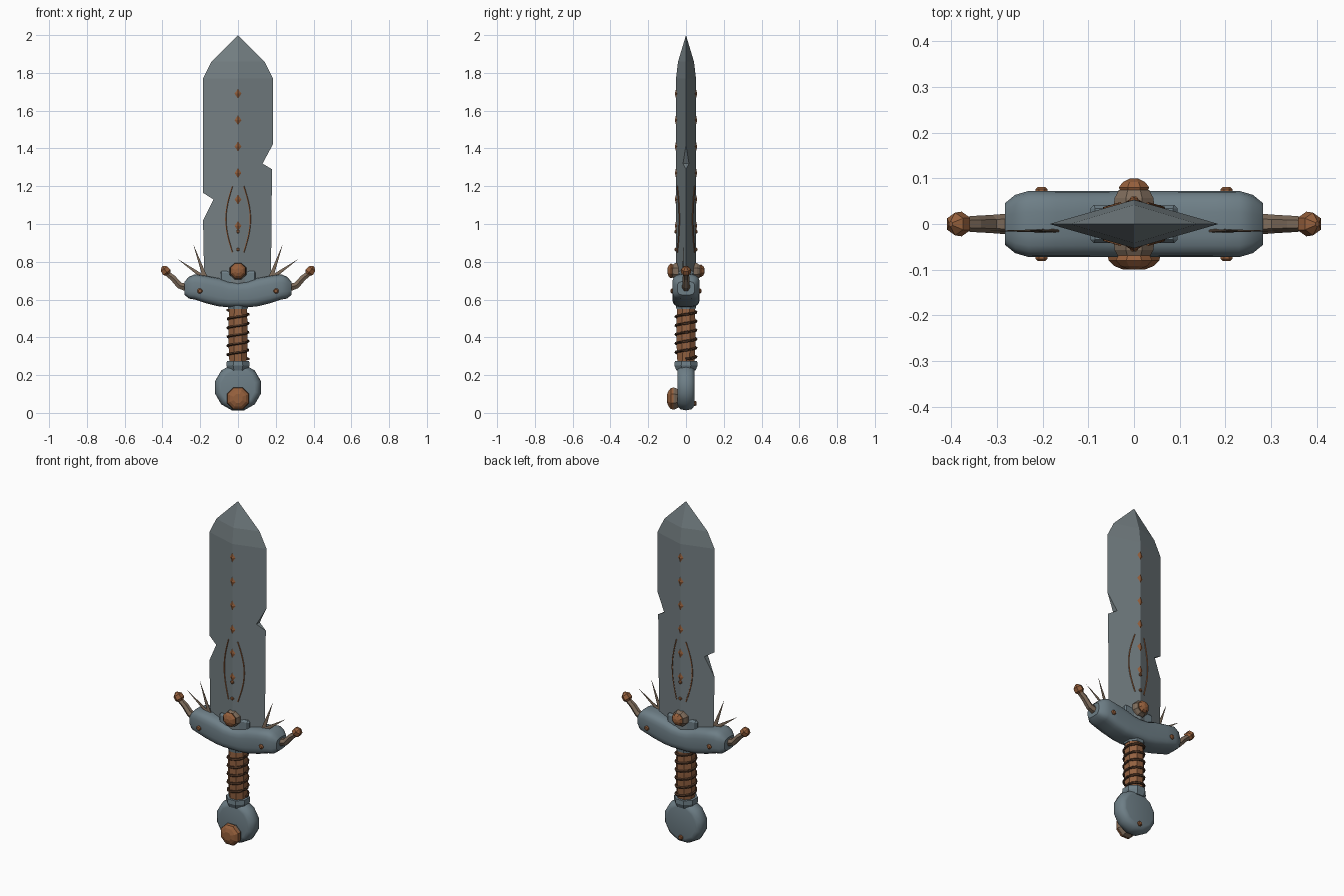
import bpy, bmesh, math
from mathutils import Vector

if "Cube" in bpy.data.objects:
    bpy.data.objects.remove(bpy.data.objects["Cube"])


def material(name, r, g, b):
    m = bpy.data.materials.new(name)
    m.diffuse_color = (r, g, b, 1)
    m.use_nodes = True
    m.node_tree.nodes["Principled BSDF"].inputs["Base Color"].default_value = m.diffuse_color
    return m


STEEL = material("blade steel", 0.175, 0.212, 0.225)
IRON = material("hilt iron", 0.155, 0.21, 0.24)
COPPER = material("copper", 0.30, 0.115, 0.045)
HORN = material("horn", 0.21, 0.15, 0.105)
LEATHER = material("grip leather", 0.29, 0.12, 0.052)
CORD = material("dark cord", 0.075, 0.035, 0.018)


def finish(name, bm, mat, smooth=None):
    bmesh.ops.remove_doubles(bm, verts=bm.verts, dist=1e-5)
    bmesh.ops.recalc_face_normals(bm, faces=bm.faces)
    me = bpy.data.meshes.new(name)
    bm.to_mesh(me)
    bm.free()
    me.materials.append(mat)
    ob = bpy.data.objects.new(name, me)
    bpy.context.collection.objects.link(ob)
    if smooth:
        bpy.ops.object.select_all(action='DESELECT')
        bpy.context.view_layer.objects.active = ob
        ob.select_set(True)
        bpy.ops.object.shade_smooth_by_angle(angle=math.radians(smooth))
    return ob


def loft(name, rings, mat, smooth=None):
    """Skin a list of closed rings and cap both ends."""
    bm = bmesh.new()
    vs = [[bm.verts.new(p) for p in r] for r in rings]
    n = len(vs[0])
    for a, b in zip(vs, vs[1:]):
        for i in range(n):
            bm.faces.new((a[i], a[(i + 1) % n], b[(i + 1) % n], b[i]))
    bm.faces.new(vs[0])
    bm.faces.new(vs[-1])
    return finish(name, bm, mat, smooth)


def tube(name, path, radii, n, mat, smooth=None, squash=1.0, turn=0.5):
    """Rings of n points along a path; squash flattens across the second axis."""
    pts = [Vector(p) for p in path]
    rings = []
    for i, p in enumerate(pts):
        d = (pts[min(i + 1, len(pts) - 1)] - pts[max(i - 1, 0)]).normalized()
        ref = Vector((0, 1, 0)) if abs(d.y) < 0.9 else Vector((0, 0, 1))
        u = d.cross(ref).normalized()
        v = d.cross(u)
        rings.append([p + radii[i] * (u * math.cos(a) + v * squash * math.sin(a))
                      for a in (math.tau * (k + turn) / n for k in range(n))])
    return loft(name, rings, mat, smooth)


def hull(name, pts, mat):
    bm = bmesh.new()
    for p in pts:
        bm.verts.new(p)
    bmesh.ops.convex_hull(bm, input=bm.verts)
    return finish(name, bm, mat)


# Blade: diamond section with a notch in each edge
W, T = 0.185, 0.053


def skin_y(x):
    return max(0.0, T * (1 - abs(x) / W)) if abs(x) < 0.17 else 0.0


edges = {1: [(0.174, 0.66), (0.18, 1.29), (0.13, 1.32), (0.184, 1.42), (W, 1.77)],
         -1: [(0.178, 0.66), (W, 1.02), (0.13, 1.13), (W, 1.165), (W, 1.77)]}
bm = bmesh.new()
for sx, edge in edges.items():
    for sy in (1, -1):
        def face(pts):
            bm.faces.new([bm.verts.new((sx * x, sy * y, z)) for x, y, z in pts])
        face([(0, T, 0.66)] + [(x, skin_y(x), z) for x, z in edge] + [(0, T, 1.77)])
        face([(0, T, 1.77), (W, 0, 1.77), (0.14, 0, 1.86), (0, 0.042, 1.86)])
        face([(0, 0.042, 1.86), (0.14, 0, 1.86), (0, 0, 2.0)])
    for i, (x, z) in enumerate(edge):          # notch walls
        if x == 0.13:
            y = skin_y(x)
            for ox, oz in (edge[i - 1], edge[i + 1]):
                bm.faces.new([bm.verts.new(p) for p in
                              ((sx * ox, 0, oz), (sx * x, y, z), (sx * x, -y, z))])
finish("blade", bm, STEEL)

# Blade studs and inlaid arcs on both faces
for s in (1, -1):
    for k in range(6):
        z = 0.99 + 0.14 * k
        hull("blade_stud", [(0.018, s * 0.049, z), (-0.018, s * 0.049, z), (0, s * 0.053, z + 0.026),
                            (0, s * 0.053, z - 0.026), (0, s * 0.059, z), (0, s * 0.045, z)], COPPER)
    for z in (0.96, 0.865):
        tube("blade_rivet", [(0, s * 0.045, z), (0, s * 0.056, z), (0, s * 0.06, z)],
             [0.01, 0.01, 0.006], 6, COPPER)
    for sx in (1, -1):
        path = []
        for k in range(13):
            t = k / 12
            x = 0.03 + 0.035 * math.sin(math.pi * t)
            path.append((sx * x, s * (skin_y(x) + 0.0003), 0.85 + 0.35 * t))
        tube("blade_inlay", path, [0.0035] * 13, 5, COPPER)

# Cross guard: rounded sections, dipping in the middle
stations = [(0.0, 0.625, 0.065, 0.073), (0.05, 0.627, 0.068, 0.073), (0.1, 0.638, 0.075, 0.073),
            (0.17, 0.653, 0.073, 0.073), (0.23, 0.667, 0.067, 0.073), (0.26, 0.663, 0.058, 0.064),
            (0.282, 0.66, 0.036, 0.046)]
stations = [(-x, *r) for x, *r in stations[:0:-1]] + stations
rings = []
for x, cz, h, w in stations:
    ring = []
    for k in range(20):
        a = math.tau * (k + 0.5) / 20
        c, q = math.cos(a), math.sin(a)
        ring.append((x, w * math.copysign(abs(c) ** 0.55, c), cz + h * math.copysign(abs(q) ** 0.55, q)))
    rings.append(ring)
loft("cross_guard", rings, IRON, 40)

# Blade socket block on top of the guard
hull("blade_socket", [(sx * x, sy * y, z) for sx in (1, -1) for sy in (1, -1)
                      for x, y, z in ((0.095, 0.034, 0.64), (0.088, 0.042, 0.64), (0.095, 0.034, 0.74),
                                      (0.088, 0.042, 0.74), (0.085, 0.034, 0.752))], IRON)

for sx in (1, -1):
    # Guard horns with knobs
    tube("guard_horn", [(sx * 0.26, 0, 0.66), (sx * 0.31, 0, 0.675), (sx * 0.345, 0, 0.715), (sx * 0.385, 0, 0.745)],
         [0.024, 0.02, 0.018, 0.015], 6, HORN)
    d = Vector((sx * 0.6, 0, 0.8))
    c = Vector((sx * 0.384, 0, 0.753))
    tube("horn_knob", [c + d * t for t in (-0.026, -0.012, 0.012, 0.028)],
         [0.014, 0.027, 0.025, 0.006], 6, COPPER)
    # Spikes beside the blade
    for bx, bz, tx, tz in ((0.175, 0.72, 0.235, 0.887), (0.178, 0.715, 0.316, 0.812)):
        tube("guard_spike", [(sx * bx, -0.015, bz), (sx * tx, -0.015, tz)], [0.014, 0.0006], 6, HORN, None, 0.3)
    # Guard rivets
    for s in (1, -1):
        tube("guard_rivet", [(sx * 0.202, s * 0.06, 0.645), (sx * 0.202, s * 0.076, 0.645), (sx * 0.202, s * 0.081, 0.645)],
             [0.014, 0.014, 0.009], 8, COPPER)

# Gems in settings over the blade base
for s, r in ((-1, 0.043), (1, 0.036)):
    tube("gem_setting", [(0, s * 0.04, 0.75), (0, s * 0.057, 0.75), (0, s * 0.074, 0.75)],
         [0.048, 0.046, 0.036], 8, HORN)
    tube("guard_gem", [(0, s * y, 0.752) for y in (0.068, 0.08, 0.092, 0.099)],
         [r * 0.85, r, r * 0.72, r * 0.3], 8, COPPER)

# Grip with spiral cord and end collars
tube("grip", [(0, 0, z) for z in (0.26, 0.34, 0.42, 0.5, 0.57)],
     [0.049, 0.053, 0.055, 0.053, 0.05], 8, LEATHER)
path = []
for k in range(97):
    a = math.tau * 5.5 * k / 96
    path.append((0.054 * math.cos(a), 0.054 * math.sin(a), 0.285 + 0.26 * k / 96))
tube("grip_cord", path, [0.0075] * 97, 5, CORD)
tube("upper_collar", [(0, 0, 0.55), (0, 0, 0.582)], [0.055, 0.06], 8, IRON)
tube("lower_collar", [(0, 0, z) for z in (0.225, 0.25, 0.274)], [0.055, 0.066, 0.064], 8, IRON)

# Pommel disc
tube("pommel", [(0, y, 0.135) for y in (-0.046, -0.043, -0.028, 0, 0.028, 0.043, 0.046)],
     [0.092, 0.104, 0.12, 0.126, 0.12, 0.104, 0.092], 12, IRON, 35)

# Pommel gem in its setting, and the pin at the back
tube("pommel_gem_setting", [(0, y, 0.076) for y in (-0.03, -0.06, -0.07)], [0.046, 0.062, 0.062], 8, HORN)
tube("pommel_gem", [(0, y, 0.076) for y in (-0.066, -0.08, -0.092, -0.1)],
     [0.063, 0.06, 0.046, 0.025], 8, COPPER)
tube("pommel_pin", [(0, y, 0.05) for y in (0.03, 0.05, 0.056)], [0.014, 0.014, 0.009], 8, COPPER)
